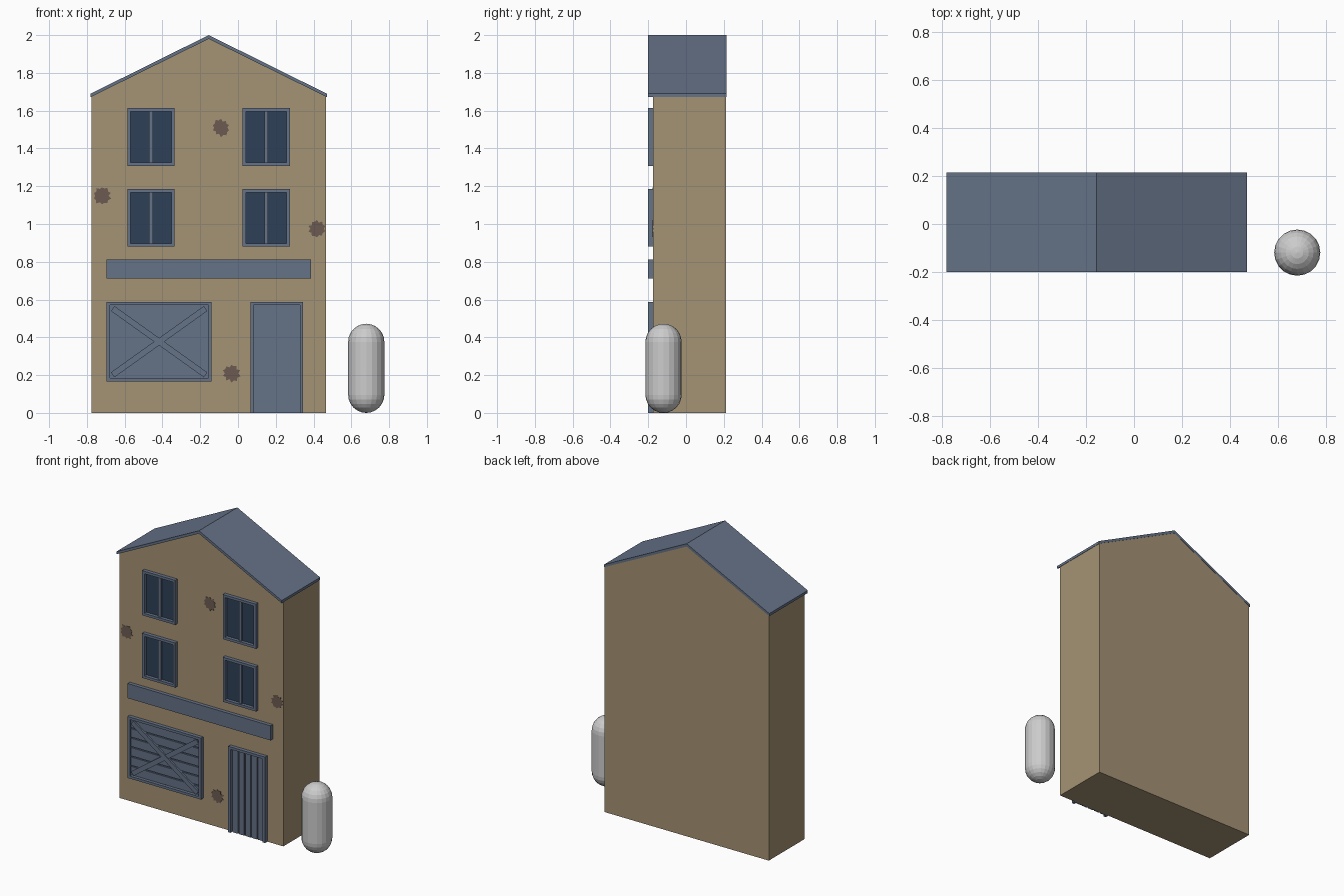
import bpy, bmesh, math, random
from mathutils import Matrix, Vector

old = bpy.data.objects.get("Cube")
if old:
    bpy.data.objects.remove(old)

random.seed(4)
WALL = -0.175            # y of the facade
FRONT = -0.2             # y of the outermost trim
BACK = 0.215
MID = -0.155             # x of the ridge


def material(name, r, g, b):
    m = bpy.data.materials.new(name)
    m.use_nodes = True
    col = [(c / 255 / 12.92 if c < 11 else ((c / 255 + 0.055) / 1.055) ** 2.4) for c in (r, g, b)] + [1]
    m.diffuse_color = col
    m.node_tree.nodes["Principled BSDF"].inputs["Base Color"].default_value = col
    return m


PLASTER = material("tan plaster", 165, 147, 117)
TRIM = material("slate blue trim", 101, 114, 135)
GLASS = material("dark blue glass", 47, 64, 88)
STAIN = material("brown stain", 108, 91, 81)
GREY = material("light grey", 204, 204, 204)


def finish(name, bm, mat):
    bmesh.ops.recalc_face_normals(bm, faces=bm.faces)
    me = bpy.data.meshes.new(name)
    bm.to_mesh(me)
    bm.free()
    me.materials.append(mat)
    ob = bpy.data.objects.new(name, me)
    bpy.context.collection.objects.link(ob)
    return ob


def prism(name, outline, y0, y1, mat):
    """Extrude an x/z outline from y0 to y1."""
    bm = bmesh.new()
    face = bm.faces.new([bm.verts.new((x, y0, z)) for x, z in outline])
    new = bmesh.ops.extrude_face_region(bm, geom=[face])["geom"]
    verts = [v for v in new if isinstance(v, bmesh.types.BMVert)]
    bmesh.ops.translate(bm, verts=verts, vec=(0, y1 - y0, 0))
    return finish(name, bm, mat)


def board(name, x0, x1, z0, z1, y0, mat=TRIM, y1=WALL):
    return prism(name, [(x0, z0), (x1, z0), (x1, z1), (x0, z1)], y0, y1, mat)


def frame(name, x0, x1, z0, z1, w=0.017, sill=True):
    """Rectangular surround, open at the floor when sill is False."""
    low = z0 + w if sill else z0
    board(name + "_left_jamb", x0, x0 + w, low, z1 - w, FRONT)
    board(name + "_right_jamb", x1 - w, x1, low, z1 - w, FRONT)
    board(name + "_head", x0, x1, z1 - w, z1, FRONT)
    if sill:
        board(name + "_sill", x0, x1, z0, z0 + w, FRONT)


# House body and roof
prism("house_walls", [(-0.775, 0), (0.465, 0), (0.465, 1.675), (MID, 1.982), (-0.775, 1.675)],
      WALL, BACK - 0.002, PLASTER)
prism("roof", [(-0.78, 1.672), (MID, 1.98), (0.47, 1.672), (0.47, 1.69), (MID, 2.0), (-0.78, 1.69)],
      FRONT, BACK, TRIM)

# Four upper windows
for floor, z in (("lower", 0.88), ("upper", 1.308)):
    for side, x in (("right", -0.585), ("left", 0.025)):
        name = f"{floor}_{side}_window"
        w, h = 0.25, 0.305
        frame(name, x, x + w, z, z + h)
        board(name + "_glass", x + 0.015, x + w - 0.015, z + 0.015, z + h - 0.015, WALL - 0.003, GLASS)
        c = x + w / 2
        board(name + "_mullion", c - 0.01, c + 0.01, z + 0.017, z + h - 0.017, -0.19)

# Blank sign board
board("sign_board", -0.695, 0.386, 0.712, 0.812, FRONT)

# Boarded shop window with crossed braces
x0, x1, z0, z1 = -0.695, -0.14, 0.167, 0.587
frame("shop_window", x0, x1, z0, z1)
board("shop_window_backing", x0 + 0.01, x1 - 0.01, z0 + 0.01, z1 - 0.01, WALL - 0.003)
step = (z1 - z0 - 0.034) / 6
for i in range(6):
    z = z0 + 0.017 + i * step
    board(f"shop_plank_{i + 1}", x0 + 0.017, x1 - 0.017, z + 0.004, z + step - 0.004, -0.185)
for name, sign, y in (("rising_brace", 1, -0.194), ("falling_brace", -1, -0.197)):
    ob = board(name, -0.302, 0.302, -0.016, 0.016, y)
    ob.data.transform(Matrix.Translation(((x0 + x1) / 2, 0, (z0 + z1) / 2))
                      @ Matrix.Rotation(-sign * math.atan2(0.35, 0.49), 4, 'Y'))

# Plank door
x0, x1, z1 = 0.066, 0.344, 0.587
frame("door", x0, x1, 0, z1, sill=False)
board("door_backing", x0 + 0.01, x1 - 0.01, 0, z1 - 0.01, WALL - 0.003)
step = (x1 - x0 - 0.034) / 5
for i in range(5):
    x = x0 + 0.017 + i * step
    board(f"door_plank_{i + 1}", x + 0.004, x + step - 0.004, 0, z1 - 0.017, -0.185)

# Ragged stains on the plaster
for i, (x, z) in enumerate([(-0.09, 1.51), (-0.72, 1.15), (0.418, 0.975), (-0.035, 0.21)]):
    pts = []
    for k in range(20):
        r = random.uniform(0.043, 0.052) if k % 2 else random.uniform(0.032, 0.041)
        a = k * math.tau / 20
        pts.append((min(x + r * math.cos(a), 0.464), z + r * math.sin(a)))
    prism(f"wall_stain_{i + 1}", pts, WALL - 0.002, WALL, STAIN)

# Capsule bollard: a sphere split at its equator
R, TOP = 0.096, 0.472
bm = bmesh.new()
bmesh.ops.create_uvsphere(bm, u_segments=20, v_segments=12, radius=R)
equator = [e for e in bm.edges if all(abs(v.co.z) < 1e-4 for v in e.verts)]
bmesh.ops.split_edges(bm, edges=equator)
for f in bm.faces:
    f.tag = f.calc_center_median().z > 0
upper = {v for f in bm.faces if f.tag for v in f.verts}
bmesh.ops.translate(bm, verts=list(upper), vec=(0, 0, TOP - 2 * R))
rims = [e for e in bm.edges if e.is_boundary]
bmesh.ops.bridge_loops(bm, edges=rims)
bmesh.ops.translate(bm, verts=bm.verts, vec=Vector((0.679, -0.119, R)))
finish("capsule_bollard", bm, GREY)
